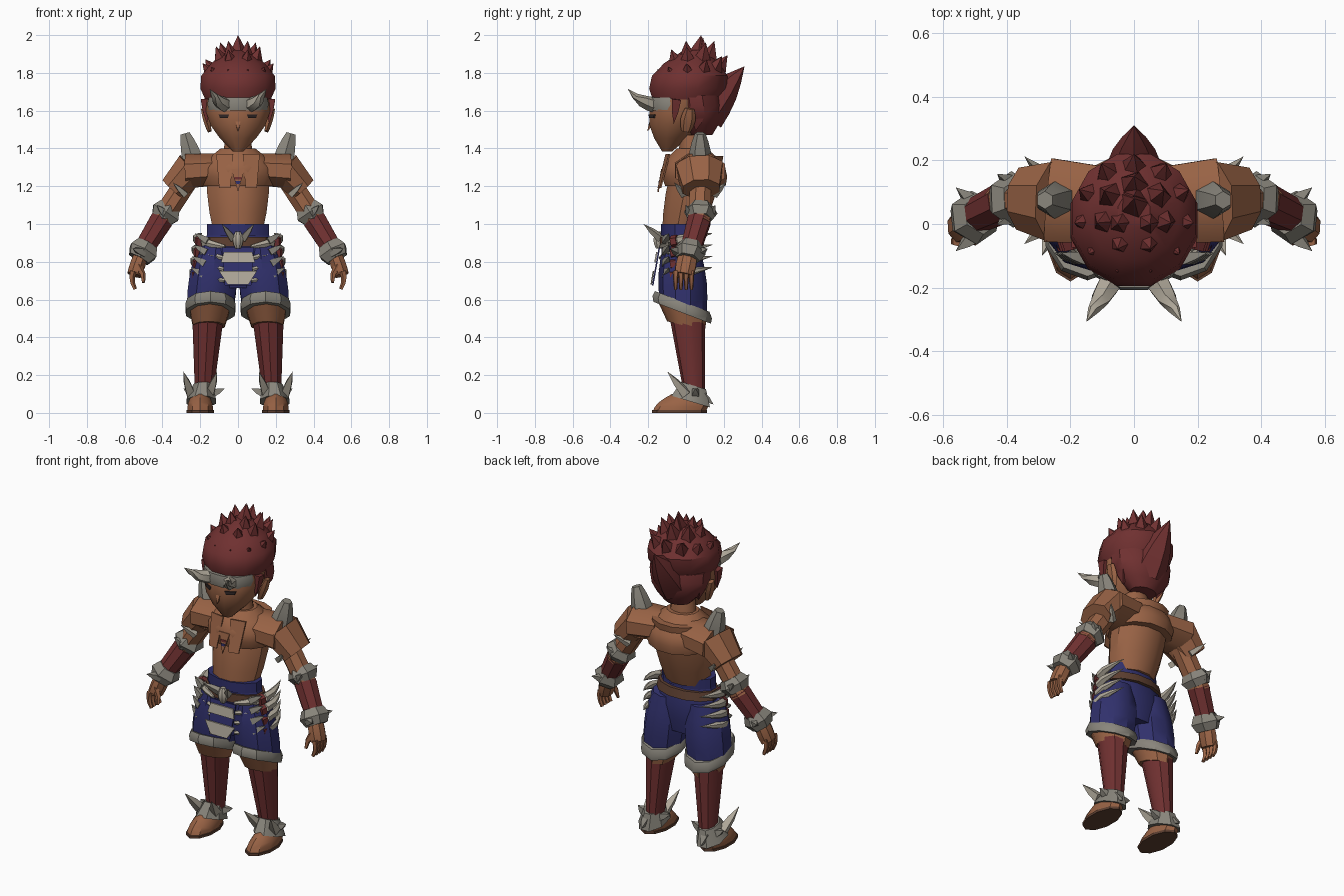
import bpy, bmesh
from math import sin, cos, pi, radians
from mathutils import Vector

cube = bpy.data.objects.get("Cube")
if cube:
    bpy.data.objects.remove(cube)


def material(name, *rgb):
    mat = bpy.data.materials.new(name)
    mat.use_nodes = True
    mat.diffuse_color = (*rgb, 1)
    mat.node_tree.nodes["Principled BSDF"].inputs["Base Color"].default_value = (*rgb, 1)
    return mat


SKIN = material("tan skin", .32, .125, .06)
RED = material("dark red", .16, .03, .03)
BLUE = material("navy cloth", .03, .03, .15)
BONE = material("pale bone", .43, .39, .32)
GREY = material("grey bone", .25, .235, .2)
LEATHER = material("brown leather", .11, .05, .03)
DARK = material("dark eye", .03, .02, .02)
parts = []


def skin_rings(name, rings, mat, mirror):
    """Join equal point rings into a closed mesh, optionally mirrored over x."""
    mesh_data = bmesh.new()
    loops = [[mesh_data.verts.new(point) for point in ring] for ring in rings]
    count = len(loops[0])
    for low, high in zip(loops, loops[1:]):
        for i in range(count):
            j = (i + 1) % count
            mesh_data.faces.new((low[i], low[j], high[j], high[i]))
    mesh_data.faces.new(loops[0])
    mesh_data.faces.new(loops[-1])
    bmesh.ops.remove_doubles(mesh_data, verts=mesh_data.verts, dist=.001)
    bmesh.ops.recalc_face_normals(mesh_data, faces=mesh_data.faces)
    mesh = bpy.data.meshes.new(name)
    mesh_data.to_mesh(mesh)
    mesh_data.free()
    mesh.materials.append(mat)
    part = bpy.data.objects.new(name, mesh)
    bpy.context.collection.objects.link(part)
    if mirror:
        part.modifiers.new("Mirror", "MIRROR")
    parts.append(part)


def limb(name, mat, start, end, wide, deep, taper=1, bulge=0, bend=(0, 0, 0),
         sides=8, steps=4, tilt=None, mirror=True):
    """Elliptic tube that tapers, bulges and bends; with a tilt its rings lie level."""
    start, end, bend = Vector(start), Vector(end), Vector(bend)
    rings = []
    for step in range(steps + 1):
        t = step / steps
        centre = start.lerp(end, t) + bend * sin(pi * t)
        scale = 1 + (taper - 1) * t + bulge * sin(pi * t)
        if tilt is None:
            along = (end - start + bend * pi * cos(pi * t)).normalized()
            guide = Vector((0, 0, 1)) if abs(along.y) > .75 else Vector((0, 1, 0))
            across = along.cross(guide).normalized()
            front = across.cross(along)
        else:
            across, front = Vector((1, 0, 0)), Vector((0, 1, tilt))
        angles = [2 * pi * (i + .5) / sides for i in range(sides)]
        rings.append([centre + scale * (across * wide * cos(a) + front * deep * sin(a))
                      for a in angles])
    skin_rings(name, rings, mat, mirror)


def body(name, mat, start, end, wide, deep, tilt=0, sides=12, **shape):
    """Central part with level rings."""
    limb(name, mat, start, end, wide, deep, tilt=tilt, sides=sides, mirror=False, **shape)


def spike(name, mat, base, tip, width, sides=4, mirror=True):
    limb(name, mat, base, tip, width, width, taper=0, bulge=.2, sides=sides,
         steps=2, mirror=mirror)


def panel(name, mat, centre, top, bottom, height, lean=0, skew=0, mirror=False):
    """Thin four-sided plate; its lower edge leans forward."""
    x, y, z = centre
    corners = [(-top, 0, 1), (top, 0, 1), (bottom, lean, -1), (-bottom, lean, -1)]
    face = [Vector((x + dx, y - dy + skew * dx, z + dz * height / 2))
            for dx, dy, dz in corners]
    skin_rings(name, [face, [p + Vector((0, .008, 0)) for p in face]], mat, mirror)


# Feet, ankle guards and their spikes
limb("shoes", SKIN, start=(.2, -.035, .01), end=(.2, .01, .1), wide=.07, deep=.14,
     taper=.6, bulge=.15, sides=10, tilt=0)
limb("shoe_soles", LEATHER, start=(.2, -.035, 0), end=(.2, -.035, .015), wide=.076,
     deep=.146, sides=10, steps=1, tilt=0)
limb("ankle_guards", GREY, start=(.195, .025, .06), end=(.185, .04, .145), wide=.085,
     deep=.11, taper=.65, tilt=-.3)
for side in (-1, 1):
    spike("ankle_spikes", BONE, base=(.2 + side * .05, 0, .1),
          tip=(.2 + side * .09, -.1, .22), width=.032)
    spike("ankle_barbs", GREY, base=(.19 + side * .05, .05, .1),
          tip=(.18 + side * .11, .05, .13), width=.03)
spike("heel_points", GREY, base=(.2, .09, .09), tip=(.2, .145, .045), width=.03)

# Legs and shorts
limb("shin_wraps", RED, start=(.18, .045, .09), end=(.16, .01, .48), wide=.05,
     deep=.054, taper=1.7, sides=10, tilt=0)
limb("knees", SKIN, start=(.155, 0, .46), end=(.147, -.02, .57), wide=.088,
     deep=.1, taper=1.35, sides=10, tilt=-.25)
limb("shorts_hems", GREY, start=(.146, -.02, .53), end=(.146, -.02, .59), wide=.135,
     deep=.152, taper=.95, bulge=.06, sides=10, steps=2, tilt=-.38)
limb("shorts_legs", BLUE, start=(.147, -.015, .56), end=(.115, -.02, .87), wide=.13,
     deep=.125, taper=.8, bulge=.12, sides=10, tilt=-.2)
body("shorts_seat", BLUE, start=(0, -.015, .66), end=(0, -.03, .97), wide=.16,
     deep=.09, bulge=.25)
body("waistband", BLUE, start=(0, -.03, .94), end=(0, -.03, 1), wide=.17, deep=.105, steps=1)
body("belt", LEATHER, start=(0, -.02, .88), end=(0, -.025, .93), wide=.197, deep=.122,
     taper=.95, steps=1)

# Buckle and layered front flap
body("buckle", BONE, start=(0, -.145, .87), end=(0, -.145, .96), wide=.015, deep=.015,
     bulge=1, sides=8)
spike("buckle_horns", BONE, base=(.03, -.135, .925), tip=(.085, -.225, 1), width=.024)
panel("front_flap", BLUE, centre=(0, -.145, .775), top=.085, bottom=.07, height=.2, lean=.035)
panel("upper_flap_bone", BONE, centre=(0, -.158, .825), top=.075, bottom=.09,
      height=.055, lean=.01)
panel("lower_flap_bone", BONE, centre=(0, -.176, .715), top=.1, bottom=.055,
      height=.07, lean=.012)

# Hip claws in rows, with red bindings
for row in range(4):
    z = .91 - .06 * row
    out = .007 * row
    limb("hip_claws", BONE, start=(.07, -.135, z - .03), end=(.19, .14, z + .04),
         wide=.01, deep=.01, taper=.1, bulge=2.2, bend=(.08 + out, -.04, 0), sides=6, steps=6)
    spike("claw_tips", GREY, base=(.16 + out, -.11, z), tip=(.23 + out, -.09, z + .04),
          width=.026)
    limb("claw_bindings", RED, start=(.19 + out, -.075, z - .005), end=(.2 + out, -.045, z),
         wide=.034, deep=.034, sides=6, steps=1)

# Torso, short jacket and chest pendant
body("torso", SKIN, start=(0, -.02, .96), end=(0, .07, 1.36), wide=.135, deep=.11,
     taper=1.2, bulge=.15)
body("jacket", SKIN, start=(0, .05, 1.2), end=(0, .03, 1.4), wide=.19, deep=.165,
     taper=.5, bulge=.3)
limb("jacket_shoulders", SKIN, start=(.1, .06, 1.29), end=(.27, .075, 1.28), wide=.09,
     deep=.13, taper=1.1)
limb("sleeves", SKIN, start=(.24, .07, 1.3), end=(.345, .08, 1.185), wide=.1,
     deep=.135, taper=.78)
panel("jacket_flaps", SKIN, centre=(.07, -.1, 1.28), top=.045, bottom=.03, height=.18,
      lean=.045, skew=.2, mirror=True)
panel("chest_pendant", SKIN, centre=(0, -.132, 1.23), top=.035, bottom=0, height=.12, lean=.02)
panel("pendant_mark", RED, centre=(0, -.141, 1.24), top=.02, bottom=.015, height=.02)
panel("pendant_stripe", BLUE, centre=(0, -.145, 1.22), top=.014, bottom=.008, height=.015)

# Shoulder horns and sleeve spikes
limb("shoulder_horns", GREY, start=(.24, .075, 1.34), end=(.28, .075, 1.48), wide=.062,
     deep=.062, taper=.45, bulge=.1, sides=6, steps=3)
for side in (-1, 1):
    spike("sleeve_spikes", BONE, base=(.28, .07 + side * .08, 1.155),
          tip=(.345, .075 + side * .138, 1.22), width=.022)

# Arms, guards and hands
limb("upper_arms", SKIN, start=(.25, .08, 1.26), end=(.42, .07, 1), wide=.062, deep=.062)
limb("elbow_guards", GREY, start=(.36, .08, 1.095), end=(.405, .075, 1.025), wide=.066,
     deep=.066, bulge=.35, sides=6, steps=2)
limb("forearm_wraps", RED, start=(.405, .07, 1.02), end=(.51, .02, .85), wide=.066,
     deep=.066, taper=.85)
limb("wrist_guards", GREY, start=(.48, .03, .895), end=(.525, .01, .815), wide=.064,
     deep=.064, bulge=.35, sides=6, steps=2)
for side in (-1, 1):
    spike("elbow_points", GREY, base=(.38, .077 + side * .05, 1.05),
          tip=(.43, .077 + side * .08, 1.1), width=.03)
    spike("wrist_points", GREY, base=(.5, .015 + side * .05, .85),
          tip=(.56, .015 + side * .1, .87), width=.03)
limb("palms", SKIN, start=(.515, .01, .83), end=(.55, -.01, .73), wide=.04, deep=.052,
     bulge=.1)
for finger in range(4):
    y = -.055 + finger * .028
    limb("fingers", SKIN, start=(.555, y, .75), end=(.545, y, .655), wide=.019, deep=.017,
         taper=.55, bend=(.012, 0, 0), sides=5, steps=3)
limb("thumbs", SKIN, start=(.53, -.035, .78), end=(.5, -.06, .69), wide=.022, deep=.022,
     taper=.4, bend=(-.01, 0, 0), sides=5, steps=2)

# Neck, head and face
body("neck", SKIN, start=(0, .03, 1.34), end=(0, .02, 1.47), wide=.085, deep=.07, taper=.8)
body("head", SKIN, start=(0, -.1, 1.385), end=(0, -.015, 1.66), wide=.03, deep=.028,
     taper=6, bulge=1.5)
spike("nose", SKIN, base=(0, -.17, 1.56), tip=(0, -.205, 1.49), width=.022, mirror=False)
limb("ears", SKIN, start=(.15, 0, 1.49), end=(.185, .02, 1.61), wide=.012, deep=.025,
     bulge=.6, sides=6)
panel("eyes", DARK, centre=(.075, -.184, 1.57), top=.028, bottom=.02, height=.02,
      skew=.54, mirror=True)

# Horned browband
body("browband", GREY, start=(0, -.06, 1.6), end=(0, -.06, 1.67), wide=.16, deep=.145,
     bulge=.05, steps=2)
limb("brow_horns", BONE, start=(.06, -.16, 1.63), end=(.15, -.308, 1.715), wide=.04,
     deep=.04, taper=0, bulge=.3, bend=(0, 0, -.02), sides=6)

# Hair mass, rings of crown spikes and side locks
body("hair_nape", RED, start=(0, .08, 1.47), end=(0, .05, 1.68), wide=.08, deep=.06,
     taper=2.3, bulge=.5)
body("hair_crown", RED, start=(0, 0, 1.65), end=(0, .04, 1.92), wide=.175, deep=.18,
     taper=.3, bulge=.5)
root = Vector((0, .03, 1.62))
for count, reach, height in ((11, .19, 1.85), (7, .12, 1.94), (3, .06, 1.97)):
    for i in range(count):
        angle = 2 * pi * i / count + pi / 2
        y = .03 + reach * sin(angle)
        tip = Vector((reach * cos(angle), y, height + y / 5))
        spike("hair_spikes", RED, base=root.lerp(tip, .45), tip=tip, width=.075,
              sides=5, mirror=False)
spike("hair_peak", RED, base=(0, .05, 1.82), tip=(0, .08, 2), width=.07, sides=5, mirror=False)
limb("hair_back_spike", RED, start=(0, .1, 1.58), end=(0, .31, 1.835), wide=.11, deep=.11,
     taper=0, bulge=.2, sides=6, mirror=False)
spike("side_locks", RED, base=(.172, -.05, 1.66), tip=(.165, -.065, 1.53), width=.035)
spike("nape_locks", RED, base=(.13, .07, 1.6), tip=(.12, .05, 1.49), width=.05)

# Soft shading with sharp creases
bpy.ops.object.select_all(action="DESELECT")
for part in parts:
    part.select_set(True)
bpy.context.view_layer.objects.active = parts[0]
bpy.ops.object.shade_smooth_by_angle(angle=radians(35))
